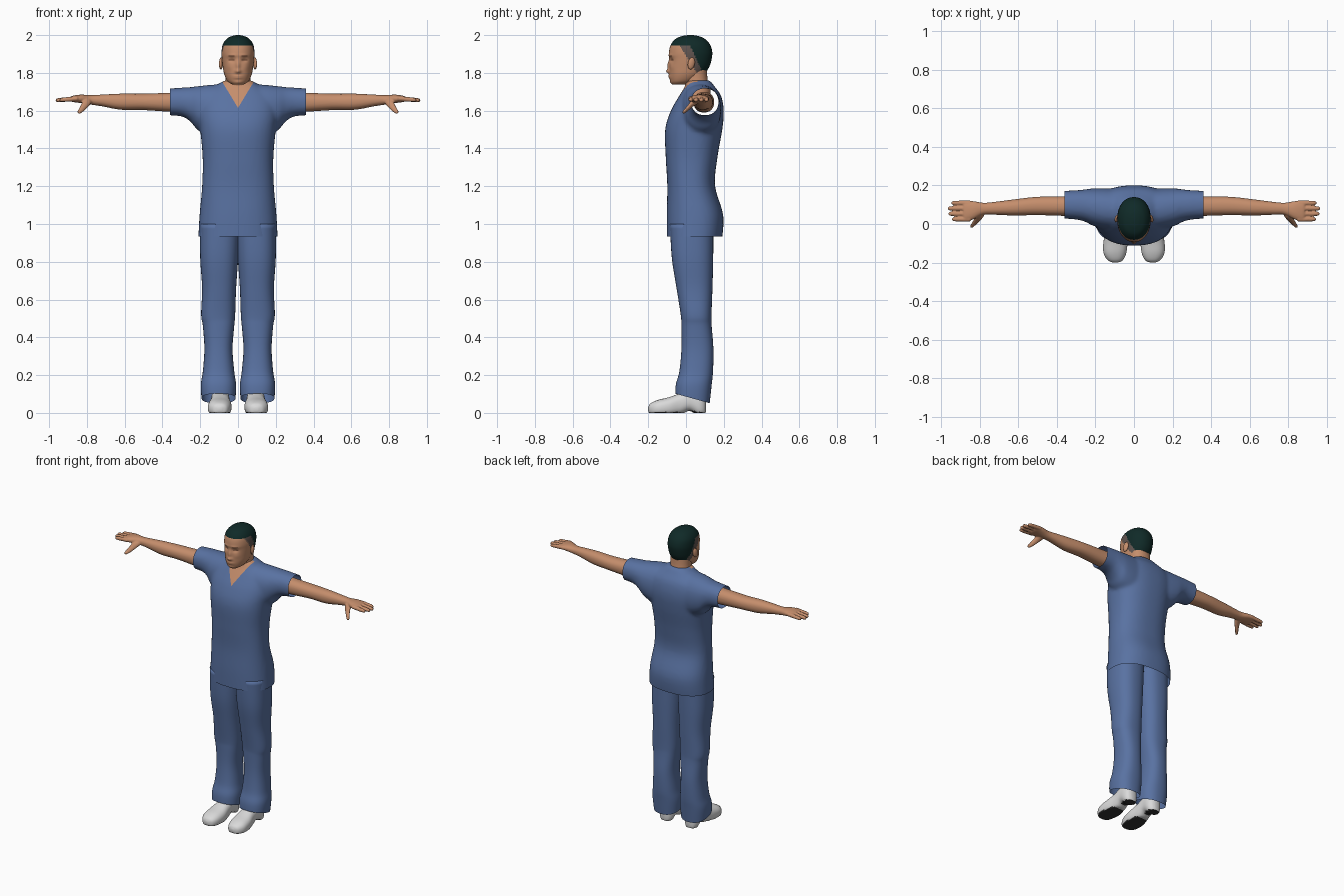
import bpy, bmesh
from math import cos, sin, pi, exp, copysign
from mathutils import Vector, Matrix

cube = bpy.data.objects.get("Cube")
if cube:
    bpy.data.objects.remove(cube, do_unlink=True)


def material(name, r, g, b):
    mat = bpy.data.materials.new(name)
    mat.use_nodes = True
    mat.diffuse_color = (r, g, b, 1)
    shader = next(n for n in mat.node_tree.nodes if n.type == 'BSDF_PRINCIPLED')
    shader.inputs["Base Color"].default_value = (r, g, b, 1)
    shader.inputs["Roughness"].default_value = 0.8
    return mat


CLOTH = material("blue_cloth", .1, .168, .36)
SKIN = material("skin", .56, .27, .15)
HAIR = material("dark_hair", .005, .023, .021)
STUBBLE = material("short_hair", .12, .09, .08)
BROWN = material("brow_brown", .13, .055, .03)
WHITE = material("white_shoe", .7, .7, .7)
SOLE = material("dark_sole", .03, .03, .03)


def loft(bm, rows, axis, n=32, power=2.2, steps=5, mirror=False):
    """Smooth tube through rows of (position, u low, u high, v low, v high)."""
    rows = [Vector(r) for r in rows]
    path = []
    for i in range(len(rows) - 1):
        a, b, c, d = rows[max(i - 1, 0)], rows[i], rows[i + 1], rows[min(i + 2, len(rows) - 1)]
        for s in range(steps):
            t = s / steps
            path.append(b + (c - a) * (t / 2) + (a * 2 - b * 5 + c * 4 - d) * (t * t / 2)
                        + (b * 3 - a - c * 3 + d) * (t ** 3 / 2))
    path.append(rows[-1])
    rings = []
    for pos, u0, u1, v0, v1 in path:
        ring = []
        for k in range(n):
            ca, sa = cos(2 * pi * k / n), sin(2 * pi * k / n)
            u = (u0 + u1) / 2 + (u1 - u0) / 2 * copysign(abs(ca) ** (2 / power), ca)
            v = (v0 + v1) / 2 + (v1 - v0) / 2 * copysign(abs(sa) ** (2 / power), sa)
            co = {'x': (pos, u, v), 'y': (u, pos, v), 'z': (u, v, pos)}[axis]
            ring.append(bm.verts.new(co))
        rings.append(ring)
    faces = [bm.faces.new(rings[0][::-1]), bm.faces.new(rings[-1])]
    for lower, upper in zip(rings, rings[1:]):
        for k in range(n):
            j = (k + 1) % n
            faces.append(bm.faces.new((lower[k], lower[j], upper[j], upper[k])))
    if mirror:
        copy = bmesh.ops.duplicate(bm, geom=[v for r in rings for v in r] + faces)["geom"]
        bmesh.ops.scale(bm, vec=(-1, 1, 1), verts=[g for g in copy if isinstance(g, bmesh.types.BMVert)])
    bmesh.ops.recalc_face_normals(bm, faces=bm.faces)


def finish(name, bm, *mats):
    mesh = bpy.data.meshes.new(name)
    for face in bm.faces:
        face.smooth = True
    bm.to_mesh(mesh)
    bm.free()
    for mat in mats:
        mesh.materials.append(mat)
    obj = bpy.data.objects.new(name, mesh)
    bpy.context.scene.collection.objects.link(obj)
    return obj


def fuse(bm, voxel, repeat):
    """Blend overlapping solids into one skin and return it as a new bmesh."""
    obj = finish("blend_helper", bm)
    remesh = obj.modifiers.new("remesh", 'REMESH')
    remesh.mode, remesh.voxel_size = 'VOXEL', voxel
    smooth = obj.modifiers.new("smooth", 'SMOOTH')
    smooth.factor, smooth.iterations = .5, repeat
    deps = bpy.context.evaluated_depsgraph_get()
    mesh = bpy.data.meshes.new_from_object(obj.evaluated_get(deps))
    result = bmesh.new()
    result.from_mesh(mesh)
    bpy.data.objects.remove(obj, do_unlink=True)
    bpy.data.meshes.remove(mesh)
    return result


def slice_off(bm, co, no, cut=True, faces=None):
    faces = faces or list(bm.faces)
    geom = {e for f in faces for e in f.edges} | {v for f in faces for v in f.verts}
    bmesh.ops.bisect_plane(bm, geom=list(geom) + faces, plane_co=co, plane_no=no, clear_outer=cut)


# Tunic: torso and sleeves blended, open at the hems
bm = bmesh.new()
loft(bm, [(.88, -.212, .212, -.1, .185), (1.04, -.204, .204, -.102, .198), (1.2, -.19, .19, -.099, .154),
          (1.35, -.187, .187, -.107, .166), (1.5, -.2, .2, -.11, .192), (1.6, -.21, .21, -.08, .2),
          (1.68, -.19, .19, -.035, .185), (1.73, -.12, .12, -.005, .15), (1.76, -.072, .072, .0, .128)],
     'z', n=64, power=2.4)
loft(bm, [(.03, -.03, .18, 1.46, 1.74), (.13, -.03, .185, 1.46, 1.738), (.21, -.01, .185, 1.495, 1.73),
          (.25, .01, .18, 1.54, 1.725), (.3, .023, .175, 1.57, 1.722), (.4, .03, .171, 1.576, 1.715)],
     'x', mirror=True)
bm = fuse(bm, .011, 6)
slice_off(bm, (0, 0, .935), (0, 0, -1))
for side in (-1, 1):
    slice_off(bm, (side * .36, 0, 0), (side, 0, 0))
V_TIP, V_SLOPE = 1.615, 1.65
for side in (-1, 1):
    chest = [f for f in bm.faces if f.calc_center_median().z > V_TIP - .05
             and f.calc_center_median().y < .06 and abs(f.calc_center_median().x) < .12]
    slice_off(bm, (0, 0, V_TIP), (side * V_SLOPE, 0, -1), False, chest)
for f in bm.faces:
    c = f.calc_center_median()
    f.material_index = int(c.y < .06 and c.z > V_TIP + V_SLOPE * abs(c.x))
finish("tunic", bm, CLOTH, SKIN)

# Trousers: two legs with slanted open hems
bm = bmesh.new()
loft(bm, [(.02, .018, .187, -.055, .122), (.14, .01, .197, -.055, .135), (.22, .02, .186, -.035, .143),
          (.34, .029, .178, -.024, .145), (.46, .02, .186, -.024, .136), (.52, .015, .195, -.028, .135),
          (.66, .01, .19, -.05, .14), (.82, -.001, .2, -.075, .144), (1, -.01, .2, -.085, .145)],
     'z', n=40, power=2.4, mirror=True)
slice_off(bm, (0, -.05, .1), (0, -.05, -.18))
finish("trousers", bm, CLOTH)

# Arms with palm, fingers and thumb
bm = bmesh.new()
loft(bm, [(.24, .04, .15, 1.59, 1.7), (.36, .042, .144, 1.594, 1.695), (.5, .046, .141, 1.603, 1.69),
          (.62, .044, .128, 1.605, 1.69), (.72, .048, .115, 1.623, 1.685), (.78, .048, .11, 1.632, 1.682),
          (.83, .025, .118, 1.64, 1.685), (.87, .012, .12, 1.645, 1.68), (.885, .02, .115, 1.65, 1.675)],
     'x', mirror=True)
for y, tip in ((.109, .947), (.081, .966), (.053, .962), (.025, .945)):
    rows = []
    for x, r in ((.85, .013), (.9, .0125), (tip - .012, .011), (tip - .002, .006), (tip, .002)):
        z = 1.664 - (x - .85) * .08
        rows.append((x, y - r, y + r, z - r, z + r))
    loft(bm, rows, 'x', n=14, power=2, steps=3, mirror=True)
loft(bm, [(.06, .77, .82, 1.635, 1.67), (.035, .782, .826, 1.62, 1.66), (.01, .806, .838, 1.598, 1.63),
          (-.01, .826, .85, 1.584, 1.606), (-.018, .836, .848, 1.585, 1.597)],
     'y', n=16, power=2, mirror=True)
finish("arms", fuse(bm, .0042, 3), SKIN)

# Shoes with flat dark soles and a raised instep
bm = bmesh.new()
loft(bm, [(-.2, .085, .108, .01, .03), (-.188, .058, .136, -.01, .05), (-.15, .04, .158, -.02, .068),
          (-.09, .034, .158, -.02, .083), (-.03, .042, .145, -.01, .105), (.02, .046, .142, .01, .125),
          (.07, .046, .142, -.02, .12), (.096, .06, .13, -.015, .1), (.106, .08, .11, .01, .07)],
     'y', power=2.4, mirror=True)
for v in bm.verts:
    v.co.z = max(v.co.z, 0)
bm.normal_update()
for f in bm.faces:
    c = f.calc_center_median()
    f.material_index = int(f.normal.z < -.6 and c.z < .012 and not -.03 < c.y < .015)
finish("shoes", bm, WHITE, SOLE)

# Ankles filling the trouser legs
bm = bmesh.new()
loft(bm, [(.04, .06, .13, .0, .095), (.12, .06, .13, .015, .09), (.24, .06, .14, .02, .11)],
     'z', n=20, mirror=True)
finish("ankles", bm, WHITE)

# Neck
bm = bmesh.new()
loft(bm, [(1.64, -.085, .085, -.0, .13), (1.71, -.076, .076, -.004, .13), (1.76, -.066, .066, -.008, .115),
          (1.83, -.066, .066, -.01, .11)], 'z')
finish("neck", bm, SKIN)

# Head, with the face modelled by soft bumps (x, z, width, height, depth)
bm = bmesh.new()
loft(bm, [(1.738, -.03, .03, -.072, .0), (1.755, -.054, .054, -.082, .045), (1.79, -.072, .072, -.088, .093),
          (1.83, -.08, .08, -.088, .122), (1.87, -.085, .085, -.088, .135), (1.91, -.087, .087, -.09, .139),
          (1.95, -.081, .081, -.08, .127), (1.98, -.06, .06, -.055, .1), (1.995, -.032, .032, -.02, .066),
          (2, -.008, .008, .01, .035)], 'z', n=96, power=2.15, steps=9)
bumps = [(0, 1.838, .01, .027, .011), (0, 1.808, .015, .011, .014), (.033, 1.868, .017, .012, -.009),
         (.03, 1.893, .028, .008, .004), (0, 1.778, .024, .009, .008), (0, 1.778, .022, .003, -.004),
         (0, 1.75, .02, .01, .004), (.045, 1.83, .018, .018, .003)]
for v in bm.verts:
    if v.co.y < -.01:
        x, z = abs(v.co.x), v.co.z
        v.co.y -= sum(d * exp(-((x - cx) / w) ** 2 - ((z - cz) / h) ** 2) for cx, cz, w, h, d in bumps)
for f in bm.faces:
    c = f.calc_center_median()
    if c.z > max(1.795, 1.945 - 2.1 * max(0, c.y - .02)):
        f.material_index = 1
    elif c.z > max(1.78, 1.945 - 1.6 * max(0, c.y + .035)):
        f.material_index = 2
    elif c.y < -.04 and .017 < abs(c.x) < .05 and (abs(c.z - 1.89) < .003 or abs(c.z - 1.868) < .002):
        f.material_index = 3
finish("head", bm, SKIN, HAIR, STUBBLE, BROWN)

# Ears
bm = bmesh.new()
for side in (-1, 1):
    place = (Matrix.Translation((side * .09, .028, 1.85)) @ Matrix.Rotation(side * .25, 4, 'Z')
             @ Matrix.Rotation(-.2, 4, 'X') @ Matrix.Diagonal((.01, .019, .032, 1)))
    bmesh.ops.create_uvsphere(bm, u_segments=20, v_segments=12, radius=1, matrix=place)
finish("ears", bm, SKIN)
